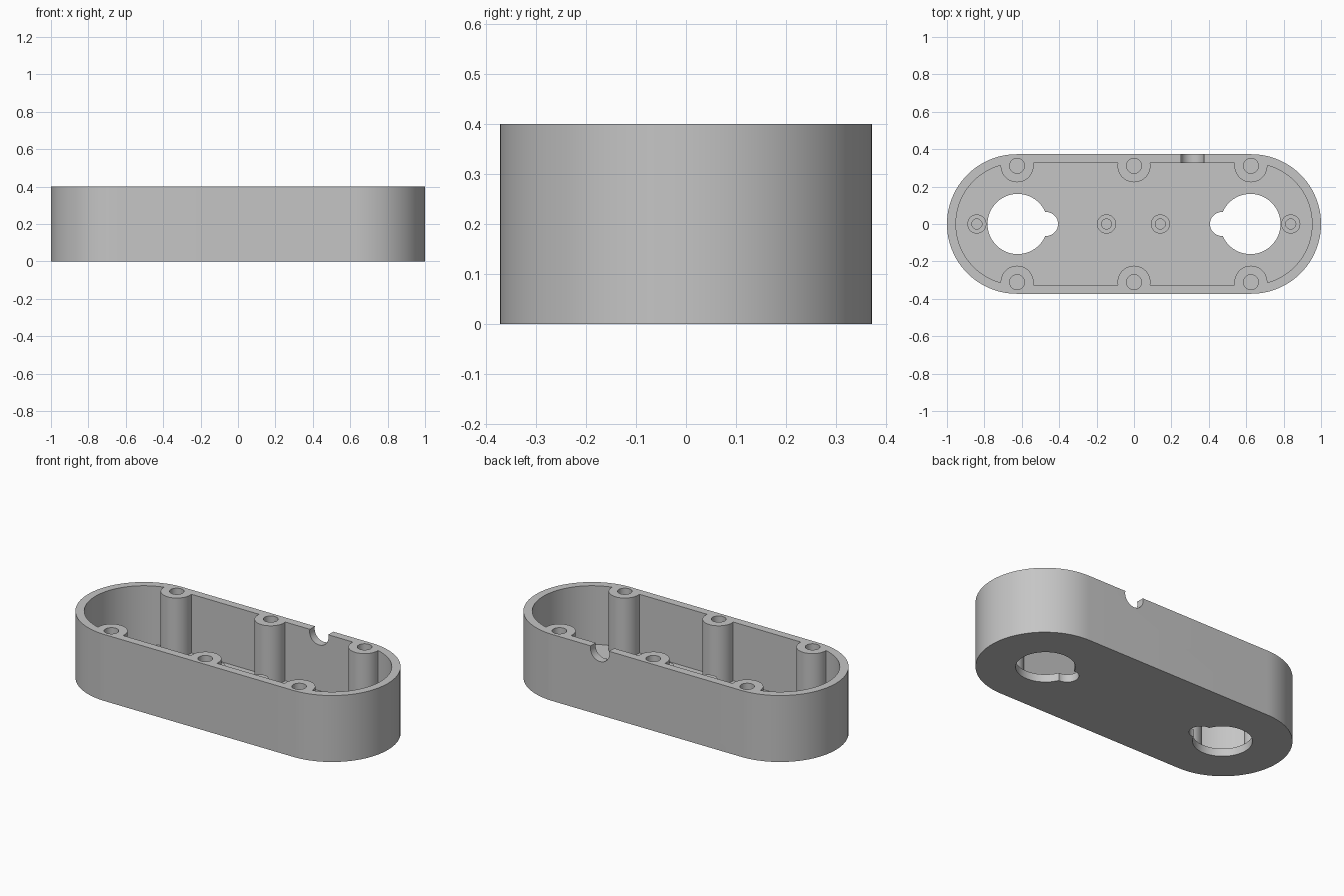
import bpy
import bmesh
from math import sin, cos, pi, radians
from mathutils import Matrix

if "Cube" in bpy.data.objects:
    bpy.data.objects.remove(bpy.data.objects["Cube"], do_unlink=True)

HEIGHT, FLOOR, RADIUS, WALL = 0.4, 0.047, 0.373, 0.048
END_X = 1 - RADIUS

grey = bpy.data.materials.new("plain grey")
grey.use_nodes = True
colour = (0.56, 0.56, 0.56, 1)
grey.diffuse_color = colour
grey.node_tree.nodes["Principled BSDF"].inputs["Base Color"].default_value = colour


def prism(name, outline, z0, z1):
    """Extrude a closed xy outline from z0 to z1."""
    bm = bmesh.new()
    face = bm.faces.new([bm.verts.new((x, y, z0)) for x, y in outline])
    top = bmesh.ops.extrude_face_region(bm, geom=[face])["geom"]
    bmesh.ops.translate(bm, vec=(0, 0, z1 - z0),
                        verts=[v for v in top if isinstance(v, bmesh.types.BMVert)])
    bmesh.ops.recalc_face_normals(bm, faces=bm.faces)
    mesh = bpy.data.meshes.new(name)
    bm.to_mesh(mesh)
    bm.free()
    mesh.materials.append(grey)
    obj = bpy.data.objects.new(name, mesh)
    bpy.context.collection.objects.link(obj)
    return obj


def arc(cx, cy, r, start, end, steps):
    return [(cx + r * cos(start + (end - start) * i / steps),
             cy + r * sin(start + (end - start) * i / steps)) for i in range(steps + 1)]


def stadium(name, r, z0, z1):
    outline = arc(END_X, 0, r, -pi / 2, pi / 2, 48) + arc(-END_X, 0, r, pi / 2, 3 * pi / 2, 48)
    return prism(name, outline, z0, z1)


def cylinder(name, x, y, r, z0, z1, steps=48):
    return prism(name, arc(x, y, r, 0, 2 * pi, steps)[:-1], z0, z1)


def subtract(target, cutter):
    """Cut one solid out of another and discard the cutter."""
    mod = target.modifiers.new("cut", 'BOOLEAN')
    mod.operation = 'DIFFERENCE'
    mod.solver = 'EXACT'
    mod.object = cutter
    bpy.context.view_layer.objects.active = target
    bpy.ops.object.modifier_apply(modifier=mod.name)
    bpy.data.objects.remove(cutter, do_unlink=True)


screw_bosses = [(x, y) for x in (-0.625, 0, 0.625) for y in (-0.311, 0.311)]
standoffs = [-0.84, -0.147, 0.141, 0.838]

# Cavity, leaving the screw bosses and floor standoffs solid
cavity = stadium("cavity_cutter", RADIUS - WALL, FLOOR, HEIGHT + 0.1)
for x, y in screw_bosses:
    subtract(cavity, cylinder("boss", x, y, 0.088, 0, HEIGHT + 0.2))
for x in standoffs:
    subtract(cavity, cylinder("standoff", x, 0, 0.051, 0, 0.2))

# Open tray with rounded ends
case = stadium("enclosure_base", RADIUS, 0, HEIGHT)
subtract(case, cavity)

# Blind screw holes
for x, y in screw_bosses:
    subtract(case, cylinder("boss_hole", x, y, 0.04, FLOOR, HEIGHT + 0.1, 32))
for x in standoffs:
    subtract(case, cylinder("standoff_hole", x, 0, 0.027, FLOOR + 0.003, 0.3, 32))

# Keyhole openings through the floor
for side in (-1, 1):
    subtract(case, cylinder("round_opening", side * 0.622, 0, 0.161, -0.1, 0.1, 64))
    subtract(case, cylinder("slot_opening", side * 0.47, 0, 0.064, -0.1, 0.1, 32))

# Cable notch in the back rim
notch = cylinder("cable_notch", 0, 0, 0.063, -0.1, 0.1)
notch.data.transform(Matrix.Translation((0.312, 0.36, 0.385)) @ Matrix.Rotation(radians(90), 4, 'X'))
subtract(case, notch)

# Smooth curved walls with crisp rims
bpy.ops.object.select_all(action='DESELECT')
case.select_set(True)
bpy.context.view_layer.objects.active = case
bpy.ops.object.shade_smooth_by_angle(angle=radians(30))
